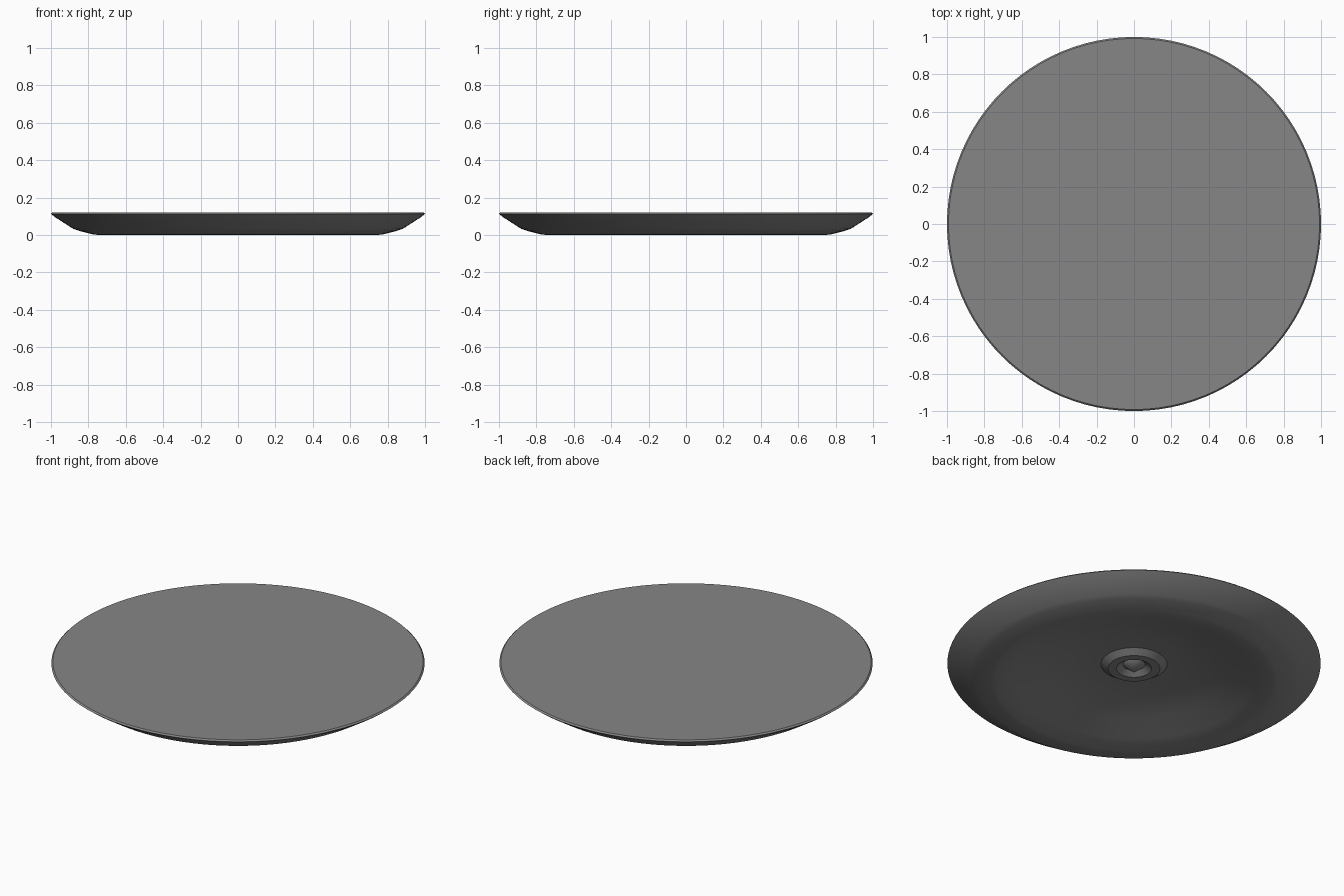
import bpy
import bmesh
import math
from mathutils import Vector

cube = bpy.data.objects.get("Cube")
if cube:
    bpy.data.objects.remove(cube, do_unlink=True)

SEGMENTS = 96


def make_material(name, color):
    mat = bpy.data.materials.new(name)
    mat.use_nodes = True
    mat.diffuse_color = color
    mat.node_tree.nodes["Principled BSDF"].inputs["Base Color"].default_value = color
    return mat


def lathe(name, profile, mat):
    """Revolve a radius/height profile around the vertical axis."""
    bm = bmesh.new()
    verts = [bm.verts.new((r, 0, z)) for r, z in profile]
    edges = [bm.edges.new(pair) for pair in zip(verts, verts[1:])]
    bmesh.ops.spin(bm, geom=verts + edges, cent=Vector(), axis=Vector((0, 0, 1)),
                   angle=math.tau, steps=SEGMENTS, use_duplicate=False)
    bmesh.ops.remove_doubles(bm, verts=bm.verts, dist=0.0001)
    bmesh.ops.recalc_face_normals(bm, faces=bm.faces)
    mesh = bpy.data.meshes.new(name)
    bm.to_mesh(mesh)
    bm.free()
    mesh.materials.append(mat)
    obj = bpy.data.objects.new(name, mesh)
    bpy.context.collection.objects.link(obj)
    bpy.ops.object.select_all(action="DESELECT")
    obj.select_set(True)
    bpy.context.view_layer.objects.active = obj
    bpy.ops.object.shade_smooth_by_angle(angle=math.radians(30))
    return obj


grey = make_material("mid grey", (0.24, 0.24, 0.24, 1))

# Flat top, thin lip and flared outer wall
top_and_wall = [(0, 0.12), (0.992, 0.12), (1.0, 0.112), (0.975, 0.093),
                (0.88, 0.032), (0.85, 0.022), (0.77, 0.002), (0.74, 0)]
# Dished underside rising towards the middle
dish = [(0.65, 0.022), (0.5, 0.062), (0.32, 0.104), (0.177, 0.107)]
# Central boss with a sunken ring and a small downward point
boss = [(0.139, 0.08), (0.094, 0.08), (0.06, 0.105), (0, 0.055)]

lathe("round_plate", top_and_wall + dish + boss, grey)
